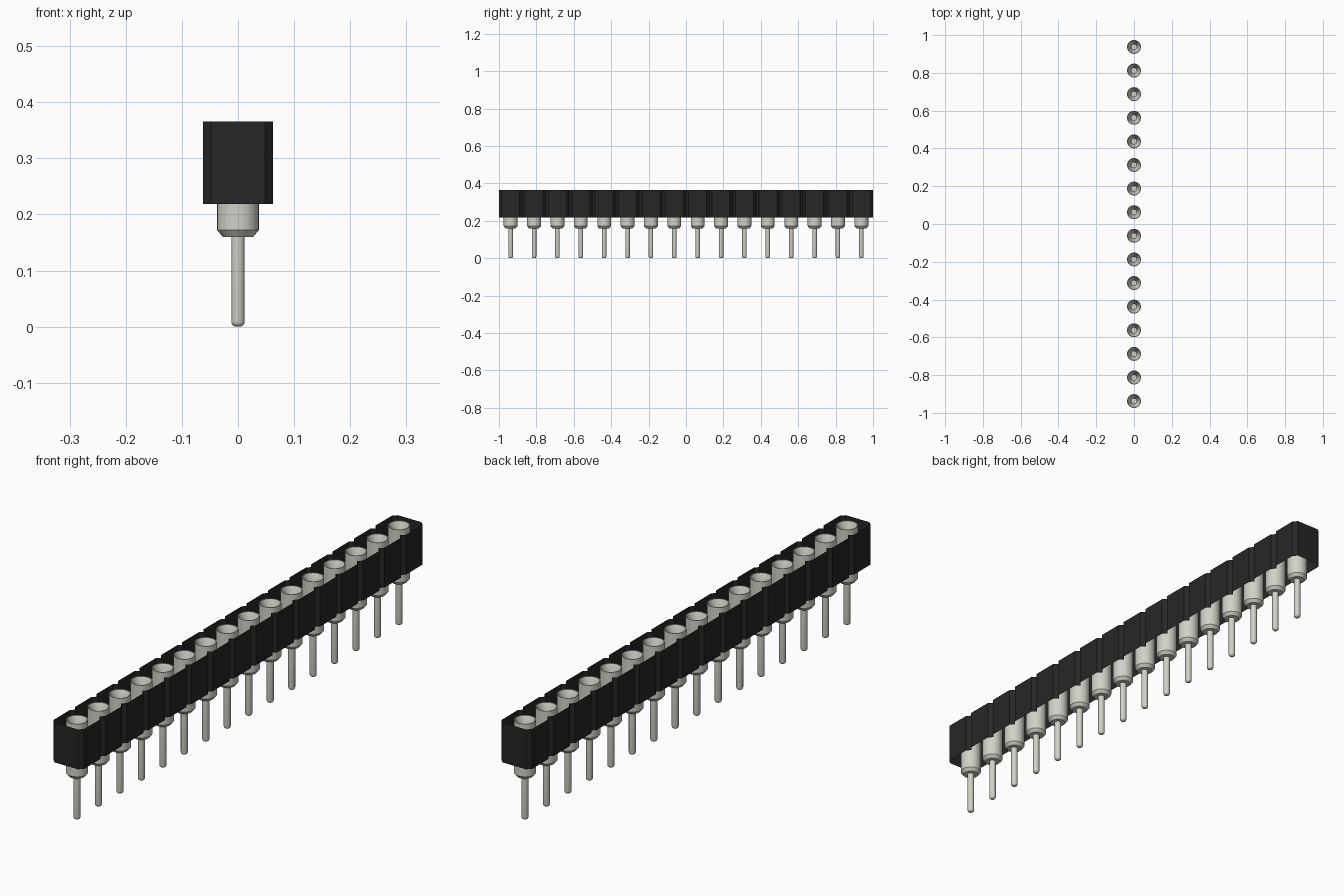
import bpy, bmesh, math
from mathutils import Vector

if "Cube" in bpy.data.objects:
    bpy.data.objects.remove(bpy.data.objects["Cube"], do_unlink=True)

COUNT, PITCH = 16, 0.125
HALF, FLAT = 0.0625, 0.048      # half width and half length of each flat side
BOTTOM, TOP = 0.219, 0.366      # housing height range


def material(name, rgb):
    m = bpy.data.materials.new(name)
    m.use_nodes = True
    m.diffuse_color = (*rgb, 1)
    bsdf = next(n for n in m.node_tree.nodes if n.type == 'BSDF_PRINCIPLED')
    bsdf.inputs["Base Color"].default_value = (*rgb, 1)
    return m


def add_object(name, bm, mat):
    mesh = bpy.data.meshes.new(name)
    bm.to_mesh(mesh)
    bm.free()
    mesh.materials.append(mat)
    obj = bpy.data.objects.new(name, mesh)
    bpy.context.collection.objects.link(obj)
    return obj


black = material("black plastic", (0.02, 0.0195, 0.0195))
metal = material("pale metal", (0.645, 0.638, 0.572))

centres = [(i - (COUNT - 1) / 2) * PITCH for i in range(COUNT)]

# Housing: thin wall around a chain of chamfered squares, open above and below
right_side = [(HALF - 0.0145, centres[0] - HALF)]
for y in centres:
    right_side += [(HALF, y - FLAT), (HALF, y + FLAT), (FLAT, y + HALF)]
outline = right_side + [(-x, y) for x, y in reversed(right_side)]
bm = bmesh.new()
low = [bm.verts.new((x, y, BOTTOM)) for x, y in outline]
high = [bm.verts.new((x, y, TOP)) for x, y in outline]
for i in range(len(outline)):
    j = (i + 1) % len(outline)
    bm.faces.new((low[i], low[j], high[j], high[i]))
add_object("housing", bm, black)

# Pin: turned profile (radius, height) from rounded tip to socket funnel
R = 0.012
tip = [(0.003 + 0.009 * math.sin(a), 0.009 - 0.009 * math.cos(a))
       for a in (math.radians(d) for d in (0, 22.5, 45, 67.5, 90))]
profile = [(0, 0)] + tip + [
    (R, 0.160), (0.027, 0.160), (0.037, 0.172), (0.037, TOP),
    (0.034, TOP), (0.014, 0.318), (0.014, 0.24), (0, 0.24)]
bm = bmesh.new()
verts = [bm.verts.new((r, 0, z)) for r, z in profile]
edges = [bm.edges.new(pair) for pair in zip(verts, verts[1:])]
bmesh.ops.spin(bm, geom=verts + edges, cent=(0, 0, 0), axis=(0, 0, 1),
               angle=math.tau, steps=32, use_duplicate=False)
bmesh.ops.remove_doubles(bm, verts=bm.verts, dist=0.00005)
bmesh.ops.recalc_face_normals(bm, faces=bm.faces)
pin = add_object("pin_01", bm, metal)
pin.location.y = centres[0]

bpy.ops.object.select_all(action='DESELECT')
pin.select_set(True)
bpy.context.view_layer.objects.active = pin
bpy.ops.object.shade_smooth_by_angle(angle=math.radians(30))

# Row of identical pins
for i, y in enumerate(centres[1:], 2):
    copy = pin.copy()
    copy.name = f"pin_{i:02d}"
    copy.location = Vector((0, y, 0))
    bpy.context.collection.objects.link(copy)
